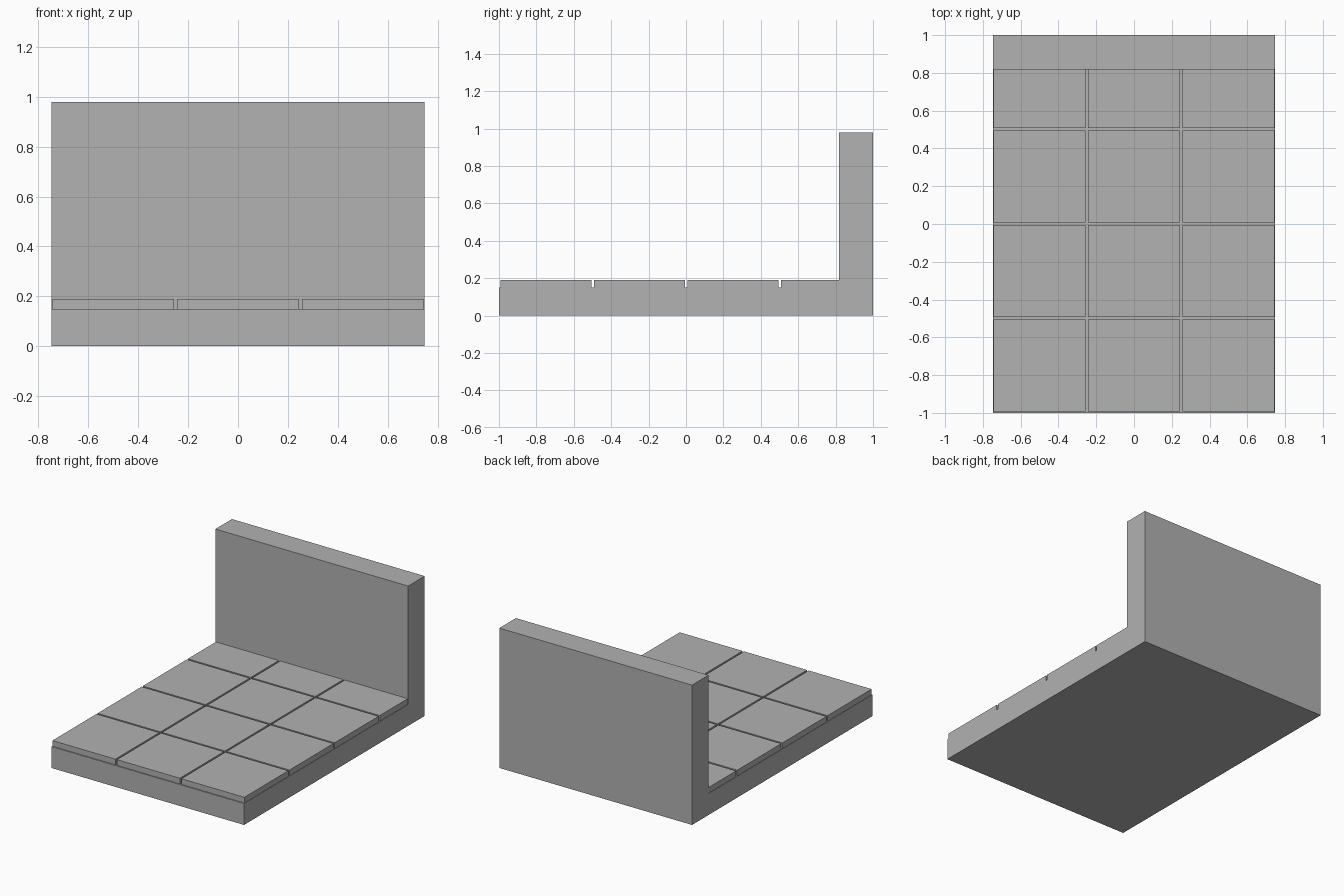
import bpy
import bmesh

cube = bpy.data.objects.get("Cube")
if cube:
    bpy.data.objects.remove(cube, do_unlink=True)

# Stone colour
grey = (0.445, 0.445, 0.445, 1)
stone = bpy.data.materials.new("stone_grey")
stone.use_nodes = True
stone.diffuse_color = grey
stone.node_tree.nodes["Principled BSDF"].inputs["Base Color"].default_value = grey

HALF_W, BACK = 0.747, 1.0
BASE_TOP, TILE_TOP, WALL_TOP = 0.15, 0.19, 0.98
WALL_FRONT = 0.817
TILE, PITCH = 0.4875, 0.5


def extrude_x(name, profile, x0, x1):
    """Extrude a (y, z) outline along x."""
    bm = bmesh.new()
    face = bm.faces.new([bm.verts.new((x0, y, z)) for y, z in profile])
    moved = bmesh.ops.extrude_face_region(bm, geom=[face])["geom"]
    verts = [v for v in moved if isinstance(v, bmesh.types.BMVert)]
    bmesh.ops.translate(bm, verts=verts, vec=(x1 - x0, 0, 0))
    bmesh.ops.recalc_face_normals(bm, faces=bm.faces)
    mesh = bpy.data.meshes.new(name)
    bm.to_mesh(mesh)
    bm.free()
    mesh.materials.append(stone)
    obj = bpy.data.objects.new(name, mesh)
    bpy.context.collection.objects.link(obj)
    return obj


# Floor slab and back wall in one L-shaped piece
extrude_x("floor_and_wall", [
    (-BACK, 0), (BACK, 0), (BACK, WALL_TOP), (WALL_FRONT, WALL_TOP),
    (WALL_FRONT, BASE_TOP), (-BACK, BASE_TOP)], -HALF_W, HALF_W)

# Floor tiles, with the last row cut short by the wall
for row in range(4):
    y0 = -0.9925 + row * PITCH
    y1 = min(y0 + TILE, WALL_FRONT)
    for col in range(3):
        x0 = (col - 1) * PITCH - TILE / 2
        extrude_x(f"floor_tile_{row + 1}_{col + 1}", [
            (y0, BASE_TOP), (y1, BASE_TOP), (y1, TILE_TOP), (y0, TILE_TOP)],
            x0, x0 + TILE)
